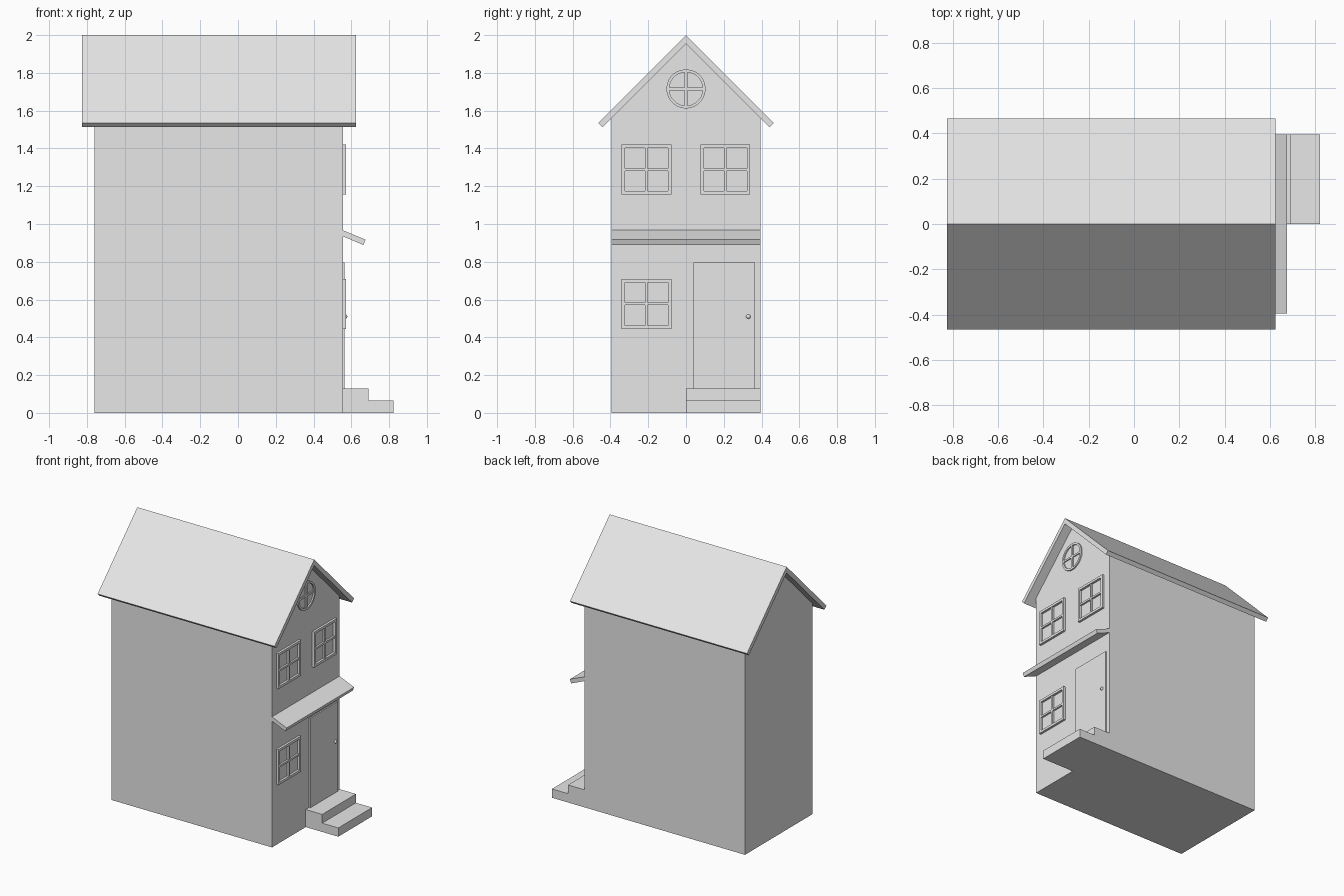
import bpy
import bmesh
import math
from mathutils import Vector

cube = bpy.data.objects.get("Cube")
if cube:
    bpy.data.objects.remove(cube, do_unlink=True)

GREY = (0.8, 0.8, 0.8, 1.0)
grey = bpy.data.materials.new("plain_grey")
grey.use_nodes = True
grey.diffuse_color = GREY
for node in grey.node_tree.nodes:
    if node.type == 'BSDF_PRINCIPLED':
        node.inputs["Base Color"].default_value = GREY

WALL = 0.555      # x of the facade wall
BACK = -0.76      # x of the rear wall
HALF = 0.395      # half width of the house


def finish(name, bm):
    bmesh.ops.recalc_face_normals(bm, faces=bm.faces)
    mesh = bpy.data.meshes.new(name)
    bm.to_mesh(mesh)
    bm.free()
    mesh.materials.append(grey)
    obj = bpy.data.objects.new(name, mesh)
    bpy.context.collection.objects.link(obj)
    return obj


def prism(name, points, axis, start, end):
    """Extrude a (side, height) profile along x or y."""
    bm = bmesh.new()
    if axis == 'x':
        verts = [bm.verts.new((start, a, z)) for a, z in points]
        move = Vector((end - start, 0, 0))
    else:
        verts = [bm.verts.new((a, start, z)) for a, z in points]
        move = Vector((0, end - start, 0))
    face = bm.faces.new(verts)
    out = bmesh.ops.extrude_face_region(bm, geom=[face])
    moved = [v for v in out["geom"] if isinstance(v, bmesh.types.BMVert)]
    bmesh.ops.translate(bm, verts=moved, vec=move)
    return finish(name, bm)


def box(name, x0, x1, y0, y1, z0, z1):
    return prism(name, [(y0, z0), (y1, z0), (y1, z1), (y0, z1)], 'x', x0, x1)


def window(name, y, z, radius, sides, depth, width=0.018):
    """Raised frame with crossed bars on the facade."""
    bm = bmesh.new()
    scale = 1 / math.cos(math.pi / sides)
    loops = []
    for r, x in ((radius, WALL), (radius, WALL + depth),
                 (radius - width, WALL + depth), (radius - width, WALL)):
        loop = []
        for i in range(sides):
            a = 2 * math.pi * (i + 0.5) / sides
            loop.append(bm.verts.new((x, y + r * scale * math.cos(a),
                                      z + r * scale * math.sin(a))))
        loops.append(loop)
    for k in range(4):
        a, b = loops[k], loops[(k + 1) % 4]
        for i in range(sides):
            j = (i + 1) % sides
            bm.faces.new((a[i], a[j], b[j], b[i]))
    finish(name + "_frame", bm)
    inner, bar, x1 = radius - width, 0.007, WALL + depth * 0.8
    box(name + "_upright_bar", WALL, x1, y - bar, y + bar, z - inner, z + inner)
    box(name + "_cross_bar", WALL, x1, y - inner, y + inner, z - bar, z + bar)


# House body with gable ends
prism("house_body", [(-HALF, 0), (HALF, 0), (HALF, 1.56), (0, 1.955),
                     (-HALF, 1.56)], 'x', BACK, WALL)

# Pitched roof slab overhanging on all sides
prism("roof", [(0, 2.0), (-0.465, 1.535), (-0.442, 1.513), (0, 1.955),
               (0.442, 1.513), (0.465, 1.535)], 'x', -0.825, 0.625)

# Sloping awning across the facade
prism("awning", [(WALL, 0.967), (0.675, 0.917), (0.664, 0.889),
                 (WALL, 0.935)], 'y', -HALF, HALF)

# Two entrance steps
prism("entrance_steps", [(WALL, 0), (0.822, 0), (0.822, 0.065), (0.69, 0.065),
                         (0.69, 0.13), (WALL, 0.13)], 'y', 0, HALF)

# Door and its knob
box("door", WALL, WALL + 0.01, 0.04, 0.365, 0.13, 0.795)
bpy.ops.mesh.primitive_uv_sphere_add(segments=16, ring_count=8, radius=0.012,
                                     location=(WALL + 0.012, 0.33, 0.51))
knob = bpy.context.object
knob.name = "door_knob"
knob.data.materials.append(grey)
bpy.ops.object.shade_smooth_by_angle()

# Square windows and the round attic window
for name, y, z in (("lower_window", -0.21, 0.577),
                   ("upper_window_a", -0.21, 1.288),
                   ("upper_window_b", 0.208, 1.288)):
    window(name, y, z, 0.132, 4, 0.017)
window("attic_window", 0, 1.715, 0.103, 32, 0.01, 0.015)
